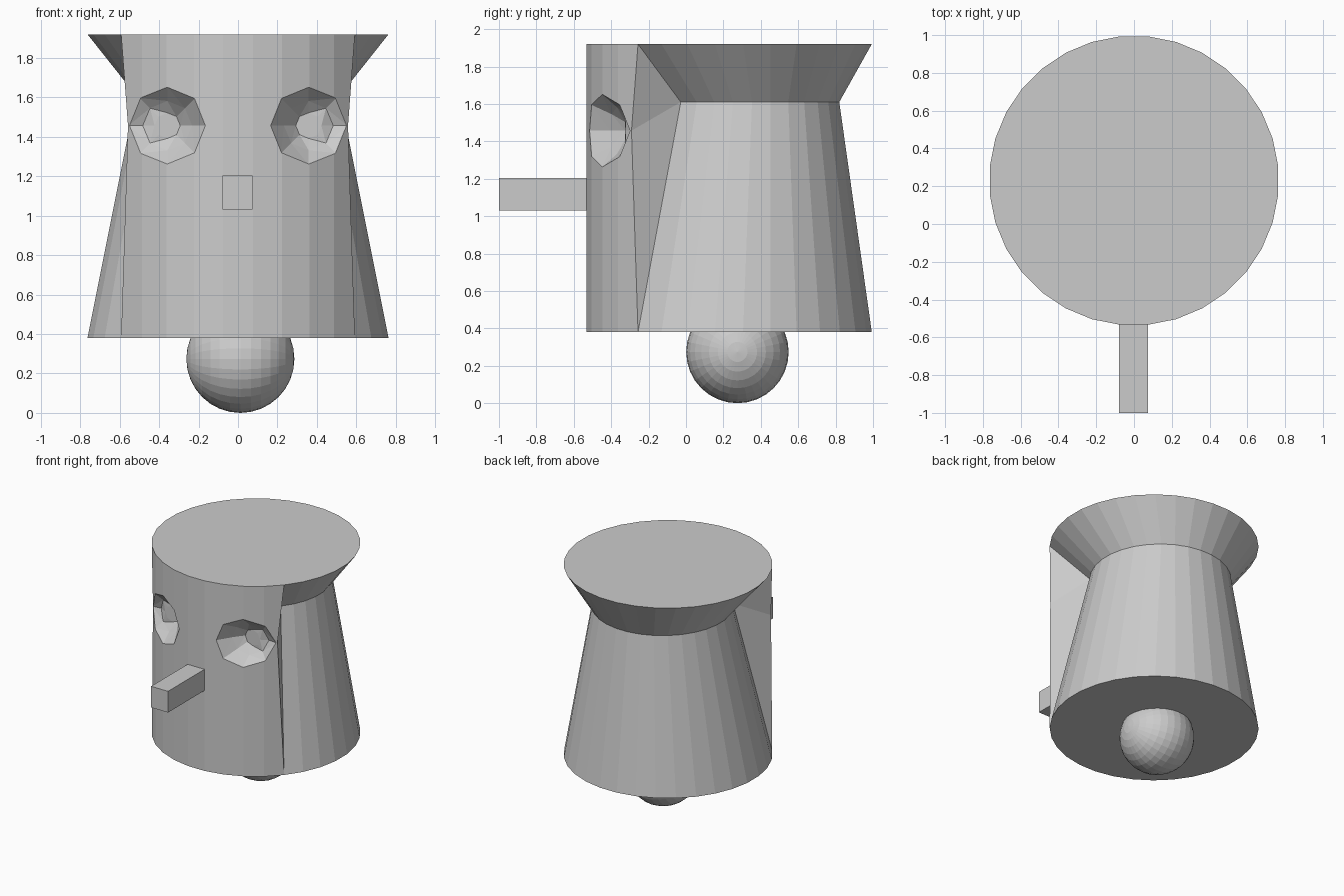
import bpy, bmesh, math
from mathutils import Vector, Matrix

cube = bpy.data.objects.get("Cube")
if cube:
    bpy.data.objects.remove(cube, do_unlink=True)

grey = bpy.data.materials.new("plain_grey")
grey.use_nodes = True
grey.diffuse_color = (0.6, 0.6, 0.6, 1)
grey.node_tree.nodes["Principled BSDF"].inputs["Base Color"].default_value = (0.6, 0.6, 0.6, 1)

SIDES, RADIUS, MID_Y = 32, 0.767, 0.23
BOTTOM, NECK, TOP = 0.38, 1.61, 1.92
EYE_X, EYE_Z, EYE_R = 0.358, 1.457, 0.2


def make_object(name, bm):
    bmesh.ops.recalc_face_normals(bm, faces=bm.faces[:])
    mesh = bpy.data.meshes.new(name)
    bm.to_mesh(mesh)
    bm.free()
    mesh.materials.append(grey)
    obj = bpy.data.objects.new(name, mesh)
    bpy.context.collection.objects.link(obj)
    return obj


def ring_point(k, radius, y, z):
    a = 2 * math.pi * (k + 0.5) / SIDES
    return Vector((radius * math.cos(a), y + radius * math.sin(a), z))


# Body: a drum whose back is pinched in to a neck, with a straight front
bm = bmesh.new()
low = [bm.verts.new(ring_point(k, RADIUS, MID_Y, BOTTOM)) for k in range(SIDES)]
high = [bm.verts.new(ring_point(k, RADIUS, MID_Y, TOP)) for k in range(SIDES)]
neck = {k: bm.verts.new(ring_point(k, 0.52, 0.302, NECK)) for k in range(-4, 20)}
bm.faces.new(low)
bm.faces.new(high)
for k in range(-4, 19):
    bm.faces.new((low[k], low[k + 1], neck[k + 1], neck[k]))
    bm.faces.new((neck[k], neck[k + 1], high[k + 1], high[k]))
for k in range(20, 27):
    bm.faces.new((low[k], low[k + 1], high[k + 1], high[k]))
# Side panels meet the outer corner of each eye, then fold in to the neck
for edge, inner in ((19, 20), (-4, -5)):
    a, b = low[edge].co, low[inner].co
    t = (abs(a.x) - EYE_X - EYE_R) / (abs(a.x) - abs(b.x))
    corner = a.lerp(b, t)
    corner.z = EYE_Z
    c = bm.verts.new(corner)
    bm.faces.new((low[inner], low[edge], c, high[edge], high[inner]))
    bm.faces.new((low[edge], neck[edge], c))
    bm.faces.new((c, neck[edge], high[edge]))
body = make_object("body", bm)


# Eye sockets: eight-sided bowls cut into the front
def cut_socket(side):
    bm = bmesh.new()
    rings = []
    for radius, blend, y in ((0.198, 0, -0.9), (0.198, 1, -0.004),
                             (0.125, 0.5, -0.145), (0.065, 0, -0.325)):
        ring = []
        for i in range(8):
            a = math.pi * i / 4
            rim_x = EYE_X + EYE_R * math.cos(a)
            rim_y = MID_Y - math.sqrt(RADIUS ** 2 - rim_x ** 2)
            ring.append(bm.verts.new((side * (EYE_X + radius * math.cos(a)),
                                      blend * rim_y + y,
                                      EYE_Z + radius * math.sin(a))))
        rings.append(ring)
    for r0, r1 in zip(rings, rings[1:]):
        for i in range(8):
            j = (i + 1) % 8
            bm.faces.new((r0[i], r0[j], r1[j], r1[i]))
    bm.faces.new(rings[0])
    bm.faces.new(rings[-1])
    bmesh.ops.triangulate(bm, faces=bm.faces[:])
    cutter = make_object("eye_cutter", bm)
    cutter.hide_render = True
    mod = body.modifiers.new("eye_socket", 'BOOLEAN')
    mod.operation = 'DIFFERENCE'
    mod.solver = 'EXACT'
    mod.object = cutter
    bpy.context.view_layer.objects.active = body
    bpy.ops.object.modifier_apply(modifier=mod.name)
    bpy.data.objects.remove(cutter, do_unlink=True)


for side in (1, -1):
    cut_socket(side)

# Nose: a square bar
bm = bmesh.new()
bmesh.ops.create_cube(bm, size=1, matrix=Matrix.Translation((-0.003, -0.76, 1.117))
                      @ Matrix.Diagonal((0.152, 0.48, 0.172, 1)))
make_object("nose", bm)

# Ball under the body, with its poles to the sides
bm = bmesh.new()
bmesh.ops.create_uvsphere(bm, u_segments=32, v_segments=16, radius=0.274,
                          matrix=Matrix.Translation((0.012, 0.275, 0.274))
                          @ Matrix.Rotation(math.pi / 2, 4, 'Y'))
make_object("ball_foot", bm)
